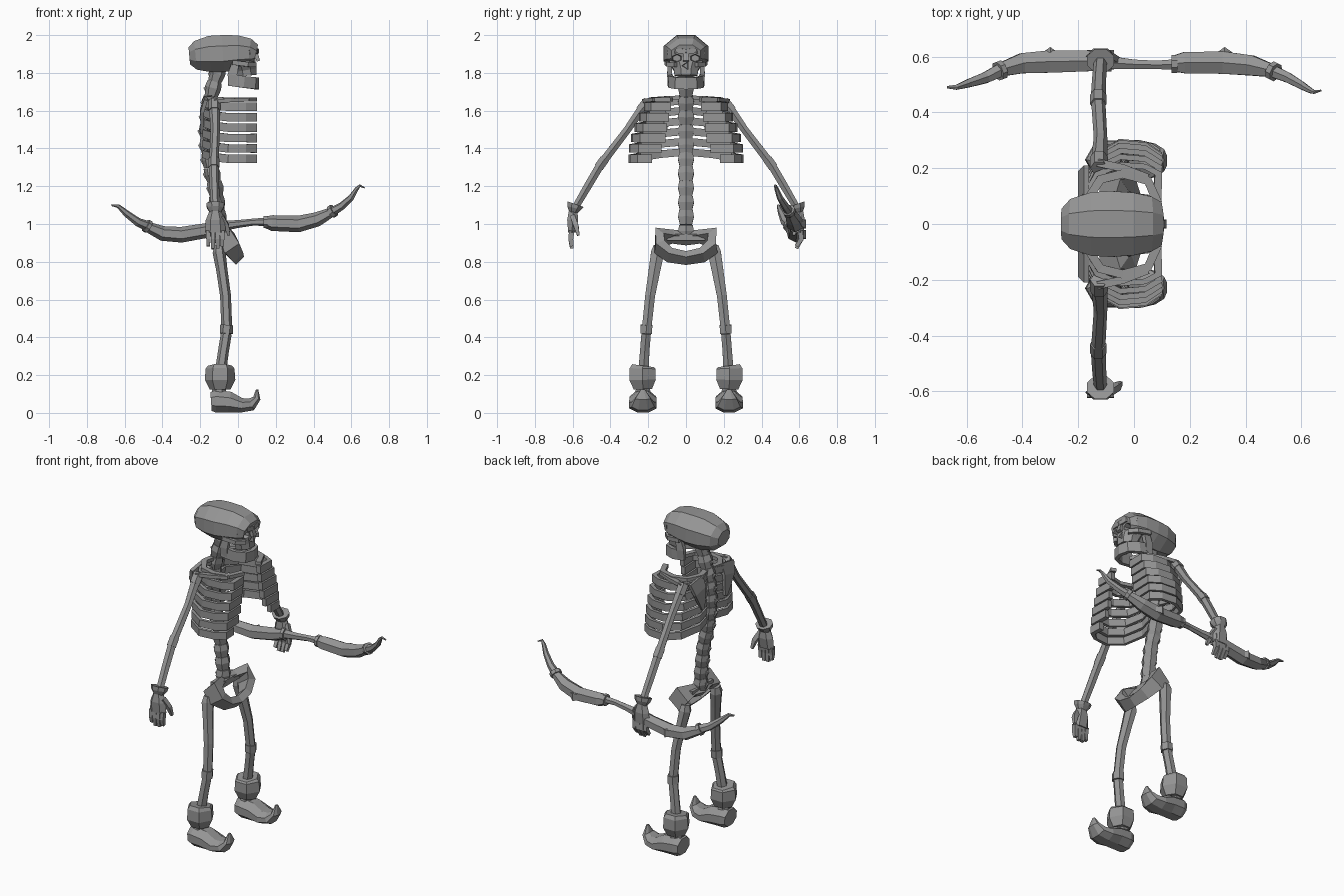
import bpy, bmesh, math
from mathutils import Vector

mat = bpy.data.materials.new("bone grey")
mat.diffuse_color = (0.3, 0.3, 0.3, 1)
X, Y, Z = Vector((1, 0, 0)), Vector((0, 1, 0)), Vector((0, 0, 1))


def finish(name, bm):
    bmesh.ops.recalc_face_normals(bm, faces=bm.faces)
    me = bpy.data.meshes.new(name)
    bm.to_mesh(me)
    bm.free()
    me.materials.append(mat)
    ob = bpy.data.objects.new(name, me)
    bpy.context.collection.objects.link(ob)
    return ob


def sweep(bm, pts, radii, n=6, up=Z, s=1, closed=False):
    """Loft n-sided rings along a path; radii are (sideways, upward) half sizes."""
    pts = [Vector((p[0], p[1] * s, p[2])) for p in pts]
    m, rings, k = len(pts), [], 1 / math.cos(math.pi / n)
    for i, p in enumerate(pts):
        a, b = radii[i] if isinstance(radii, list) else radii
        if closed:
            t = pts[(i + 1) % m] - pts[i - 1]
        else:
            t = pts[min(i + 1, m - 1)] - pts[max(i - 1, 0)]
        side = up.cross(t).normalized()
        top = t.cross(side).normalized()
        ang = [math.pi * (2 * j + 1) / n for j in range(n)]
        rings.append([bm.verts.new(p + side * a * k * math.cos(q) + top * b * k * math.sin(q)) for q in ang])
    for i in range(m if closed else m - 1):
        r, q = rings[i], rings[(i + 1) % m]
        for j in range(n):
            bm.faces.new((r[j], r[(j + 1) % n], q[(j + 1) % n], q[j]))
    if not closed:
        bm.faces.new(rings[0])
        bm.faces.new(rings[-1])


def tube(name, *args, **kw):
    bm = bmesh.new()
    sweep(bm, *args, **kw)
    return finish(name, bm)


# Skull: cranium lofted back to front, and a face block below the brow
skull = tube("cranium",
             [(-.258, 0, 1.89), (-.225, 0, 1.893), (-.15, 0, 1.9), (-.08, 0, 1.902), (0, 0, 1.908),
              (.06, 0, 1.905), (.094, 0, 1.897)],
             [(.055, .045), (.09, .076), (.114, .096), (.118, .098), (.112, .091), (.098, .077), (.078, .053)], n=8)
face = tube("face", [(.03, 0, 1.885), (.038, 0, 1.845), (.045, 0, 1.815), (.048, 0, 1.785)],
            [(.09, .06), (.085, .057), (.065, .053), (.06, .05)], n=8, up=X)

# Eye sockets and nose hole
bm = bmesh.new()
for s in (1, -1):
    sweep(bm, [(.06, .048, 1.878), (.15, .048, 1.878)], [(.02, .015), (.03, .024)], s=s)
sweep(bm, [(.07, 0, 1.838), (.15, 0, 1.838)], [(.008, .01), (.018, .018)], n=3)
cut = finish("socket_cutter", bm)
cut.hide_render = True
cut.hide_viewport = True
for ob in (skull, face):
    mod = ob.modifiers.new("sockets", 'BOOLEAN')
    mod.operation, mod.object, mod.solver = 'DIFFERENCE', cut, 'EXACT'

# Brow, nose bridge, cheekbones, jaw
tube("nose_bridge", [(.09, 0, 1.915), (.108, 0, 1.862)], [(.012, .012), (.016, .009)], n=4, up=X)
for s, sd in ((1, "left"), (-1, "right")):
    tube(sd + "_cheekbone", [(-.03, .104, 1.855), (.05, .094, 1.845), (.09, .055, 1.842)], (.011, .012), n=4, s=s)
    tube(sd + "_brow", [(.055, .092, 1.908), (.094, .05, 1.918), (.1, 0, 1.913)], (.01, .013), n=4, s=s)
    tube(sd + "_jaw_hinge", [(-.015, .085, 1.845), (-.03, .088, 1.79), (-.03, .084, 1.74)],
         [(.012, .02), (.012, .025), (.012, .022)], n=4, up=X, s=s)
tube("lower_jaw", [(-.048, .085, 1.763), (.03, .08, 1.752), (.085, .05, 1.746), (.098, 0, 1.744),
                   (.085, -.05, 1.746), (.03, -.08, 1.752), (-.048, -.085, 1.763)], (.012, .031), n=4)

# Spine: stacked tapered vertebrae along a curve
curve = [(-.10, 1.83), (-.13, 1.73), (-.155, 1.62), (-.165, 1.5), (-.16, 1.4), (-.145, 1.3),
         (-.12, 1.2), (-.11, 1.1), (-.1, 1.0), (-.1, .92)]


def spine_x(z):
    for (x0, z0), (x1, z1) in zip(curve, curve[1:]):
        if z >= z1:
            return x0 + (x1 - x0) * (z0 - z) / (z0 - z1)
    return curve[-1][0]


bm = bmesh.new()
count = 12
step = .91 / count
for i in range(count):
    z = 1.83 - i * step
    zs = (z, z - step * .45, z - step)
    sweep(bm, [(spine_x(q), 0, q) for q in zs], [(.036, .033), (.042, .038), (.032, .03)], up=X)
    sweep(bm, [(spine_x(zs[1]) - .02, 0, zs[1]), (spine_x(zs[1]) - .044, 0, zs[1] - .012)],
          [(.012, .02), (.007, .014)], n=4)
finish("spine", bm)

# Rib cage: open hoops, narrower at the top, sloping down from the spine to blocks at the front
for s, sd in ((1, "left"), (-1, "right")):
    bm = bmesh.new()
    widths = [.212, .24, .262, .281, .291, .295]
    ends = [.08, .09, .1, .11, .13, .18]
    for i, (w, e) in enumerate(zip(widths, ends)):
        z = 1.62 - .055 * i
        path = [(-.155, .02, z + .035), (-.178, w * .45, z + .025), (-.135, w * .83, z + .01),
                (-.05, w, z), (.04, w * .97, z), (.088, w * .85, z), (.084, e, z)]
        sweep(bm, path, [(.01, .02)] * 2 + [(.01, .022)] * 3 + [(.014, .023)] * 2, n=4, s=s)
    finish(sd + "_ribs", bm)
    tube(sd + "_top_rib", [(-.15, .02, 1.67), (-.165, .09, 1.668), (-.12, .16, 1.662), (-.04, .18, 1.66),
                           (.05, .155, 1.659), (.085, .075, 1.659)], (.016, .01), n=4, s=s)
    tube(sd + "_collarbone", [(-.13, .22, 1.65), (-.04, .2, 1.655), (.05, .165, 1.658)], (.014, .01), n=4, s=s)
    # Shoulder blade plate
    tube(sd + "_shoulder_blade", [(-.17, .15, 1.665), (-.19, .14, 1.6), (-.19, .11, 1.48)],
         [(.06, .01), (.05, .01), (.012, .008)], n=4, up=X, s=s)

# Pelvis: tilted closed ring with flared wings, and a sacrum bar
half = [(-.085, .07, .933), (-.072, .138, .93), (-.038, .14, .88), (-.012, .085, .835)]
ring = [(-.1, 0, .925)] + half + [(-.005, 0, .82)] + [(x, -y, z) for x, y, z in reversed(half)]
rh = [(.02, .032), (.03, .052), (.026, .045), (.022, .036)]
tube("pelvis", ring, [(.022, .032)] + rh + [(.022, .03)] + rh[::-1], n=4, up=Vector((.7, 0, .7)), closed=True)
tube("sacrum", [(-.085, -.1, .93), (-.085, .1, .93)], (.03, .018), n=4)

for s, sd in ((1, "left"), (-1, "right")):
    # Legs
    tube(sd + "_thigh", [(-.1, .145, .885), (-.1, .15, .85), (-.086, .166, .76), (-.066, .19, .62), (-.06, .207, .46)],
         [(.026, .022), (.035, .03), (.031, .026), (.026, .025), (.025, .025)], up=X, s=s)
    tube(sd + "_knee", [(-.06, .209, .465), (-.062, .211, .42)], (.031, .03), up=X, s=s)
    tube(sd + "_shin", [(-.062, .211, .42), (-.078, .219, .32), (-.095, .226, .2)],
         [(.025, .025), (.025, .025), (.028, .026)], up=X, s=s)
    # Boots: faceted cuff, ankle and curled shoe
    tube(sd + "_boot_cuff", [(-.095, .228, .25), (-.095, .23, .235), (-.095, .23, .175), (-.095, .228, .125)],
         [(.058, .055), (.068, .066), (.07, .07), (.048, .048)], n=6, up=X, s=s)
    tube(sd + "_ankle", [(-.1, .228, .14), (-.1, .228, .08)], [(.035, .035), (.045, .04)], n=8, up=X, s=s)
    tube(sd + "_shoe", [(-.143, .228, .06), (-.115, .228, .062), (-.045, .228, .057), (.02, .228, .04),
                        (.07, .228, .045), (.1, .228, .078), (.101, .228, .125)],
         [(.058, .05), (.07, .06), (.072, .055), (.073, .038), (.06, .034), (.04, .02), (.01, .006)],
         n=8, s=s)
    # Arms
    tube(sd + "_shoulder", [(-.125, .2, 1.65), (-.125, .24, 1.6)], (.028, .028), up=X, s=s)
    tube(sd + "_upper_arm", [(-.125, .22, 1.63), (-.12, .31, 1.5), (-.128, .44, 1.33)],
         [(.024, .026), (.02, .021), (.022, .022)], up=X, s=s)
    tube(sd + "_elbow", [(-.128, .43, 1.345), (-.128, .462, 1.3)], (.025, .026), up=X, s=s)
    tube(sd + "_forearm", [(-.128, .455, 1.31), (-.125, .52, 1.2), (-.12, .59, 1.08)],
         [(.022, .023), (.021, .022), (.018, .02)], up=X, s=s)
    # Gloves
    tube(sd + "_glove_cuff", [(-.12, .585, 1.105), (-.12, .592, 1.085), (-.12, .597, 1.06)],
         [(.045, .048), (.038, .044), (.022, .028)], n=8, up=X, s=s)
    tube(sd + "_palm", [(-.12, .597, 1.075), (-.12, .6, 1.02), (-.12, .604, .955)],
         [(.022, .025), (.029, .044), (.02, .047)], up=X, s=s)
    bm = bmesh.new()
    for i in range(4):
        x = -.157 + .0245 * i
        tip = (.025 if s > 0 else .005)
        low = .87 + (.015, 0, 0, .012)[i]
        sweep(bm, [(x, .605, .965), (x, .61, .92), (x, .61 - tip, low)],
              [(.014, .012), (.013, .011), (.009, .009)], n=4, up=X, s=s)
    finish(sd + "_fingers", bm)
    tube(sd + "_thumb", [(-.09, .6, 1.04), (-.06, .582, .99), (-.048, .57, .94)],
         [(.013, .015), (.013, .013), (.007, .007)], n=4, up=X, s=s)

# Bow: hooked tips, thick limbs, thin grip, binding rings
tube("bow_left_tip", [(-.47, .555, .985), (-.53, .525, 1.01), (-.59, .505, 1.055), (-.635, .49, 1.095), (-.67, .49, 1.1)],
     [(.024, .024), (.02, .02), (.015, .016), (.009, .009), (.004, .004)], n=6)
tube("bow_left_limb", [(-.48, .552, .985), (-.4, .576, .95), (-.3, .582, .943), (-.17, .584, .965), (-.1, .585, .985)],
     [(.024, .024), (.036, .034), (.04, .036), (.037, .034), (.034, .03)], n=6)
tube("bow_grip", [(-.12, .58, .985), (0, .572, 1.0), (.08, .57, 1.01), (.17, .572, 1.012)],
     [(.026, .026), (.017, .018), (.015, .016), (.02, .02)], n=6)
tube("bow_right_limb", [(.15, .575, 1.01), (.18, .578, 1.005), (.32, .578, 1.0), (.42, .568, 1.025), (.5, .548, 1.065)],
     [(.03, .028), (.038, .036), (.04, .038), (.036, .033), (.022, .022)], n=6)
tube("bow_right_tip", [(.49, .55, 1.06), (.55, .525, 1.095), (.6, .497, 1.14), (.628, .48, 1.185), (.645, .473, 1.203),
                       (.67, .478, 1.192)],
     [(.022, .022), (.018, .018), (.014, .015), (.01, .01), (.007, .006), (.003, .003)], n=6)
for i, (p, d, r) in enumerate([((-.48, .55, .988), (-.008, -.003, .005), .033), ((.5, .547, 1.068), (.008, -.004, .006), .032),
                               ((.145, .573, 1.01), (.01, 0, 0), .032), ((-.09, .582, .99), (.01, 0, 0), .036)]):
    p, d = Vector(p), Vector(d)
    tube("bow_binding_%d" % (i + 1), [p - d, p + d], (r, r), n=8)
# Diamond studs on the limbs
for nm, x, z in (("left", -.3, .945), ("right", .325, 1.0)):
    tube("bow_%s_stud" % nm, [(x - .05, .59, z), (x, .6, z), (x + .05, .59, z)],
         [(.008, .005), (.034, .024), (.008, .005)], n=4)
